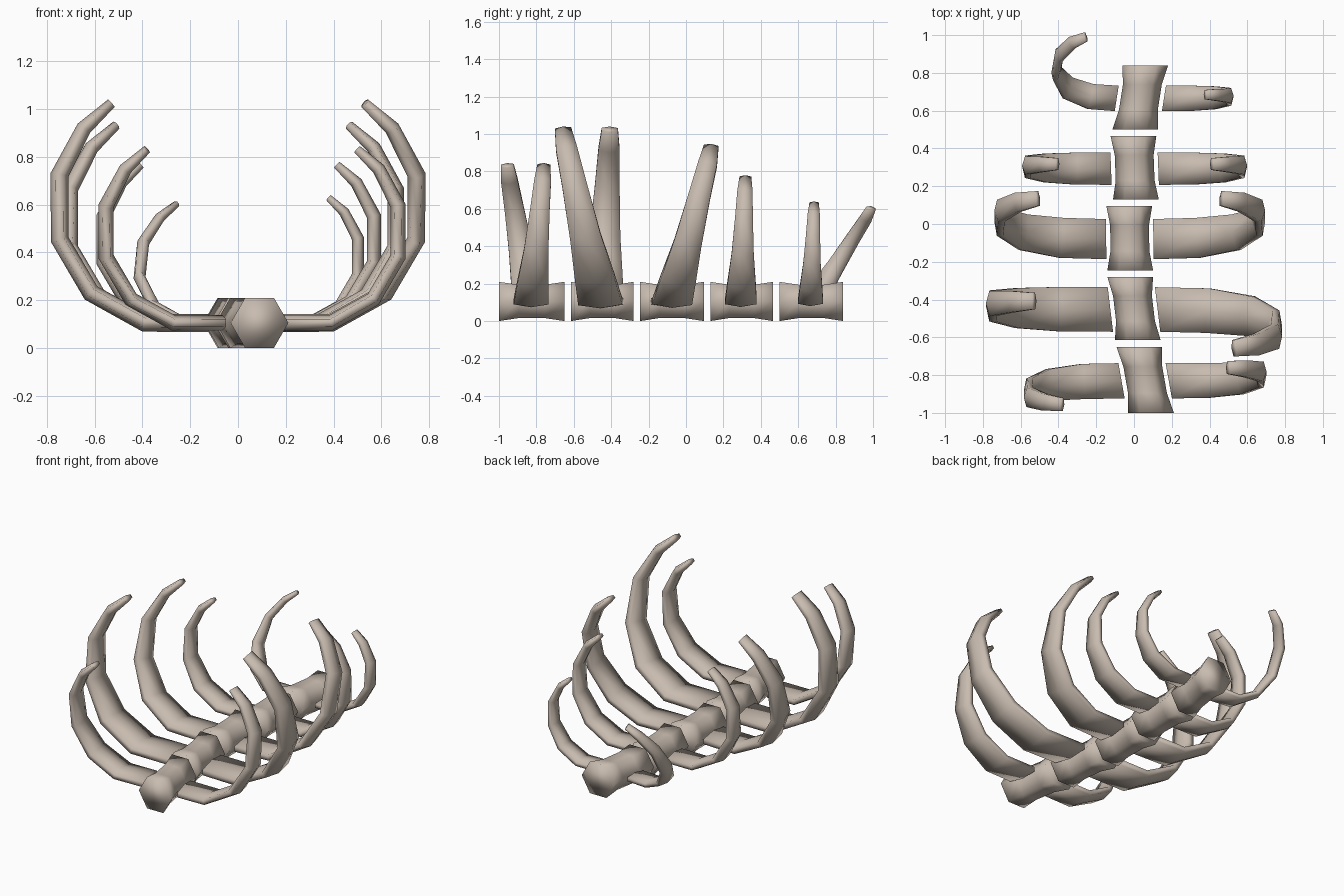
import bpy, bmesh, math
from mathutils import Vector

if "Cube" in bpy.data.objects:
    bpy.data.objects.remove(bpy.data.objects["Cube"])

bone = bpy.data.materials.new("bone")
bone.diffuse_color = (0.58, 0.50, 0.43, 1)
bone.use_nodes = True
bone.node_tree.nodes["Principled BSDF"].inputs["Base Color"].default_value = bone.diffuse_color


def loft(name, rings):
    """Skin hexagonal rings into one closed smooth object."""
    bm = bmesh.new()
    rows = [[bm.verts.new(p) for p in ring] for ring in rings]
    n = len(rows[0])
    for a, b in zip(rows, rows[1:]):
        for i in range(n):
            j = (i + 1) % n
            bm.faces.new((a[i], a[j], b[j], b[i]))
    bm.faces.new(rows[0])
    bm.faces.new(rows[-1])
    bmesh.ops.recalc_face_normals(bm, faces=bm.faces)
    for f in bm.faces:
        f.smooth = True
    me = bpy.data.meshes.new(name)
    bm.to_mesh(me)
    bm.free()
    me.materials.append(bone)
    ob = bpy.data.objects.new(name, me)
    bpy.context.collection.objects.link(ob)


ANGLES = [math.radians(60 * i) for i in range(6)]
MID_Z = 0.105


# Vertebra: waisted hexagonal drum running along y
def vertebra(name, y0, y1, x0, x1):
    rings = []
    for t, s in ((0, 1), (0.3, 0.85), (0.7, 0.85), (1, 1)):
        cx, cy, r = x0 + (x1 - x0) * t, y0 + (y1 - y0) * t, 0.121 * s
        rings.append([(cx + r * math.cos(a), cy, MID_Z + r * math.sin(a)) for a in ANGLES])
    loft(name, rings)


# Rib path: (out, up, share of sideways sweep, width, thickness)
RIB = [(0.02, 0.0, 0.0, 1.0, 1.0), (0.29, 0.0, 0.03, 1.0, 1.0),
       (0.515, 0.125, 0.17, 0.9, 1.0), (0.647, 0.35, 0.42, 0.7, 1.0),
       (0.647, 0.62, 0.7, 0.56, 1.0), (0.545, 0.815, 0.91, 0.48, 0.85),
       (0.43, 0.92, 1.0, 0.37, 0.55)]


def rib(name, side, cx, y, s, sweep, shear, lean, rise):
    pts = []
    for k, (u, v, f, w, t) in enumerate(RIB):
        out = 0.1 + u * s - lean * f
        if k == 0:
            out = 0.125
        pts.append(Vector((cx + side * out, y + sweep * f, MID_Z + v * s * rise)))
    rings = []
    for k, p in enumerate(pts):
        tan = (pts[min(k + 1, 6)] - pts[max(k - 1, 0)]).normalized()
        if k == 0:
            tan = Vector((side, 0, 0))
        wide = Vector((0, 1, 0))
        wide = (wide - tan * wide.dot(tan)).normalized()
        nor = tan.cross(wide)
        w, t = RIB[k][3] * 0.118 * s / math.cos(math.pi / 6), RIB[k][4] * 0.038 * s ** 0.7
        ring = [p + wide * w * math.sin(a) + nor * t * math.cos(a) for a in ANGLES]
        if k == 0:  # root follows the slant of its vertebra
            for q in ring:
                q.x += shear * (q.y - y)
        rings.append(ring)
    loft(name, rings)


# y start, y end, x start, x end, rib scale, left sweep, right sweep
SEGMENTS = [(-1.0, -0.65, 0.09, 0.028, 0.79, -0.125, 0.07),
            (-0.615, -0.28, 0.02, -0.02, 1.0, 0.045, -0.205),
            (-0.245, 0.095, -0.02, -0.025, 0.9, 0.215, 0.215),
            (0.13, 0.465, 0.01, -0.003, 0.72, 0.025, 0.025),
            (0.50, 0.84, 0.007, 0.06, 0.57, 0.325, 0.02)]

for i, (y0, y1, x0, x1, s, left, right) in enumerate(SEGMENTS, 1):
    vertebra(f"vertebra_{i}", y0, y1, x0, x1)
    cx, y, shear = (x0 + x1) / 2, (y0 + y1) / 2 - 0.005, (x1 - x0) / (y1 - y0)
    for label, side, sweep in (("left", -1, left), ("right", 1, right)):
        tilted = sweep > 0.3
        rib(f"{label}_rib_{i}", side, cx, y, s, sweep, shear,
            0.055 if tilted else 0.0, 0.95 if tilted else 1.0)
